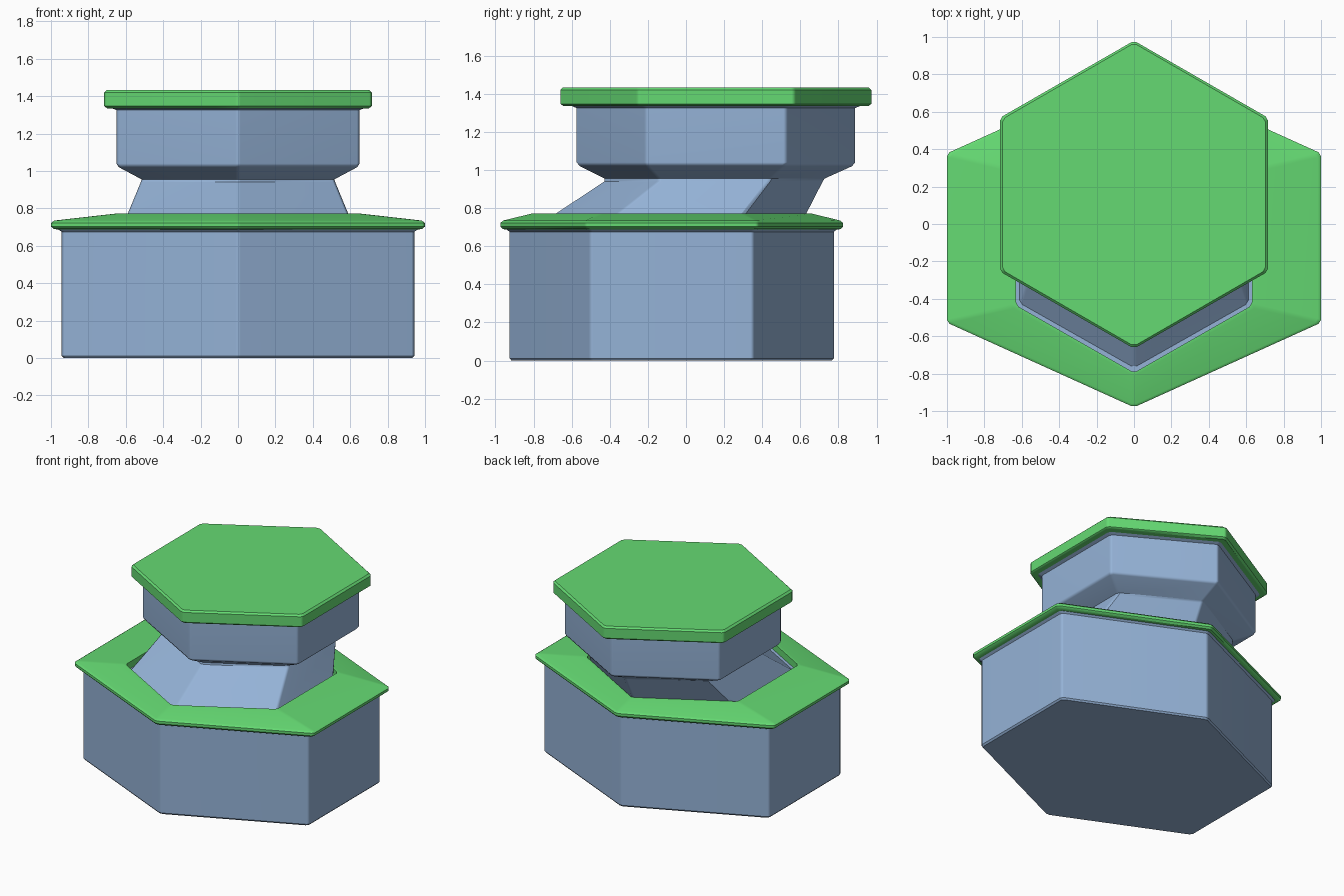
import bpy, bmesh
from mathutils import Vector

if "Cube" in bpy.data.objects:
    bpy.data.objects.remove(bpy.data.objects["Cube"])

green = bpy.data.materials.new("green_trim")
green.diffuse_color = (0.13, 0.70, 0.17, 1)
green.use_nodes = True
green.node_tree.nodes["Principled BSDF"].inputs["Base Color"].default_value = green.diffuse_color
blue = bpy.data.materials.new("blue_body")
blue.diffuse_color = (0.30, 0.45, 0.68, 1)
blue.use_nodes = True
blue.node_tree.nodes["Principled BSDF"].inputs["Base Color"].default_value = blue.diffuse_color


def hex_loop(z, cy, x, h, cut):
    """Hexagon with points at front and back and slightly cut corners."""
    pts = [Vector((px, cy + py, z)) for px, py in
           ((0, -h), (x, -h / 2), (x, h / 2), (0, h), (-x, h / 2), (-x, -h / 2))]
    out = []
    for i, p in enumerate(pts):
        for q in (pts[i - 1], pts[(i + 1) % 6]):
            out.append(p + (q - p).normalized() * cut)
    return out


def loft(name, rows, mat, ring=False, cut=0.015):
    """Skin rows of (z, centre y, half width, half depth); ring closes the profile."""
    bm = bmesh.new()
    loops = [[bm.verts.new(p) for p in hex_loop(*r, cut)] for r in rows]
    pairs = list(zip(loops, loops[1:]))
    if ring:
        pairs.append((loops[-1], loops[0]))
    else:
        bm.faces.new(loops[0][::-1])
        bm.faces.new(loops[-1])
    for a, b in pairs:
        for i in range(12):
            j = (i + 1) % 12
            bm.faces.new((a[i], a[j], b[j], b[i]))
    bmesh.ops.recalc_face_normals(bm, faces=bm.faces)
    me = bpy.data.meshes.new(name)
    bm.to_mesh(me)
    bm.free()
    me.materials.append(mat)
    ob = bpy.data.objects.new(name, me)
    bpy.context.collection.objects.link(ob)
    bpy.ops.object.select_all(action='DESELECT')
    ob.select_set(True)
    bpy.context.view_layer.objects.active = ob
    bpy.ops.object.shade_smooth_by_angle(angle=0.6)
    wn = ob.modifiers.new("weighted", 'WEIGHTED_NORMAL')
    wn.keep_sharp = True
    return ob


LOW, TOP = -0.075, 0.157   # y centres of the lower and upper hexagons

# wide base, flared under the rim
loft("base_body", [
    (0.0, LOW, 0.932, 0.847), (0.012, LOW, 0.943, 0.857),
    (0.675, LOW, 0.943, 0.857), (0.69, LOW, 0.965, 0.875),
    (0.72, LOW, 0.965, 0.875)], blue)

# sloped rim around the base opening
loft("base_rim", [
    (0.685, LOW, 0.95, 0.86), (0.69, LOW, 0.985, 0.893),
    (0.703, LOW, 1.0, 0.905), (0.722, LOW, 1.0, 0.905),
    (0.735, LOW, 0.982, 0.89), (0.772, LOW, 0.655, 0.738),
    (0.772, LOW, 0.63, 0.72), (0.71, LOW, 0.63, 0.72)], green, ring=True)

# leaning neck and upper block
loft("neck_and_upper_body", [
    (0.71, -0.088, 0.615, 0.695), (0.94, 0.145, 0.52, 0.58),
    (0.955, 0.15, 0.515, 0.585), (1.02, TOP, 0.637, 0.722),
    (1.04, TOP, 0.65, 0.738), (1.325, TOP, 0.65, 0.738),
    (1.338, TOP, 0.68, 0.77), (1.36, TOP, 0.68, 0.77)], blue)

# flat cap
loft("top_cap", [
    (1.335, TOP, 0.70, 0.808), (1.347, TOP, 0.716, 0.823),
    (1.42, TOP, 0.716, 0.823), (1.433, TOP, 0.702, 0.81)], green)
